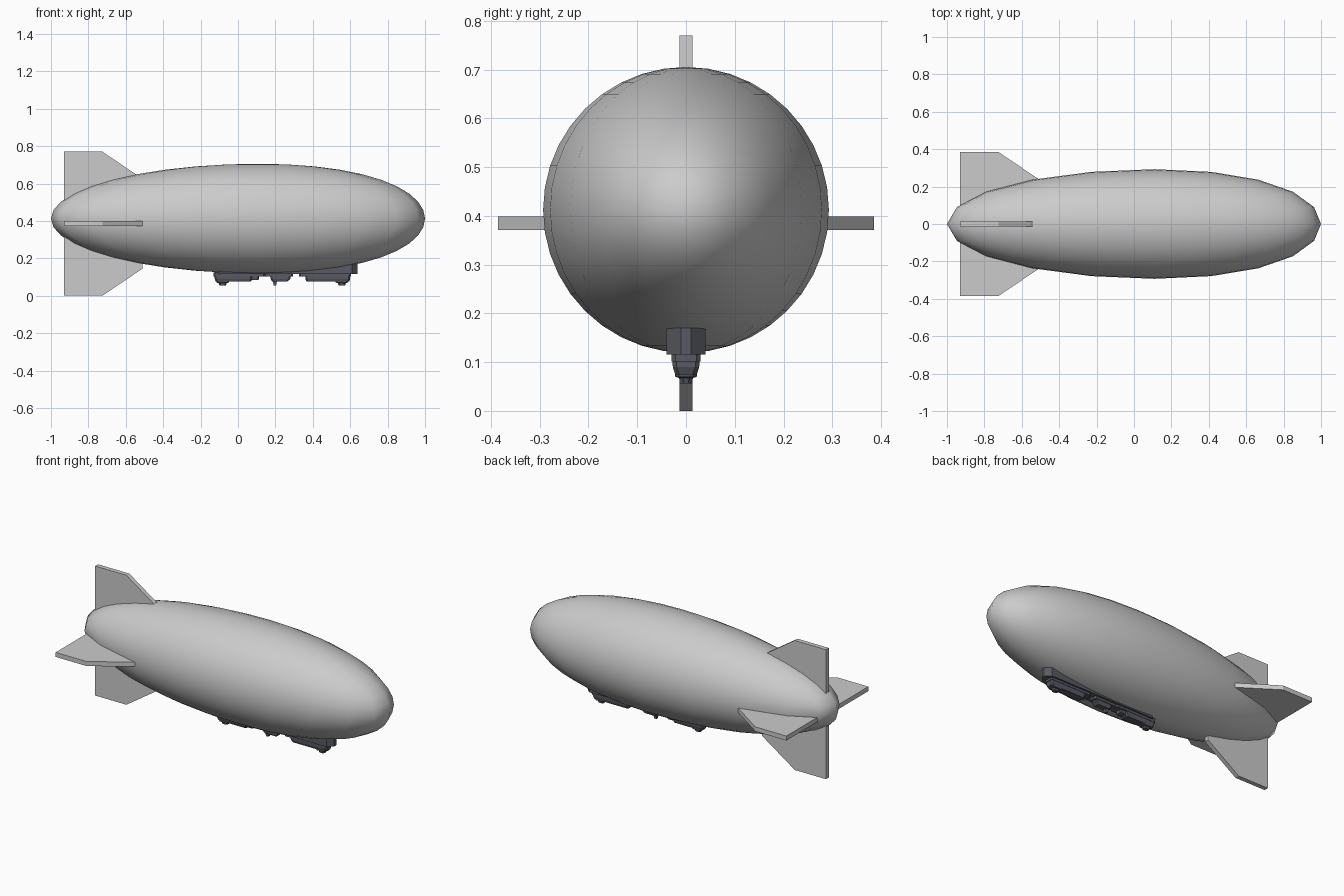
import bpy, bmesh
from math import radians
from mathutils import Matrix

if "Cube" in bpy.data.objects:
    bpy.data.objects.remove(bpy.data.objects["Cube"])

ZC = 0.4125      # hull axis height
FIN_Z = 0.385    # fin axis height

dark = bpy.data.materials.new("dark_grey")
dark.diffuse_color = (0.10, 0.104, 0.125, 1)
dark.use_nodes = True
dark.node_tree.nodes["Principled BSDF"].inputs["Base Color"].default_value = dark.diffuse_color


def finish(name, bm, mat=None):
    bmesh.ops.recalc_face_normals(bm, faces=bm.faces)
    me = bpy.data.meshes.new(name)
    bm.to_mesh(me)
    bm.free()
    ob = bpy.data.objects.new(name, me)
    bpy.context.collection.objects.link(ob)
    if mat:
        me.materials.append(mat)
    return ob


def loft(name, levels, chamfer=0.0):
    """Stack of rectangles (z, x0, x1, half_width), corners cut in plan."""
    bm = bmesh.new()
    rings = []
    for z, x0, x1, w in levels:
        c = min(chamfer, w * 0.75)
        if c:
            pts = [(x0, -w + c), (x0 + c, -w), (x1 - c, -w), (x1, -w + c),
                   (x1, w - c), (x1 - c, w), (x0 + c, w), (x0, w - c)]
        else:
            pts = [(x0, -w), (x1, -w), (x1, w), (x0, w)]
        rings.append([bm.verts.new((x, y, z)) for x, y in pts])
    n = len(rings[0])
    for a, b in zip(rings, rings[1:]):
        for i in range(n):
            j = (i + 1) % n
            bm.faces.new((a[i], a[j], b[j], b[i]))
    bm.faces.new(rings[0])
    bm.faces.new(rings[-1])
    return finish(name, bm, dark)


# Hull: a sphere stretched along x, its widest point pushed forward
bm = bmesh.new()
bmesh.ops.create_uvsphere(bm, u_segments=20, v_segments=20, radius=1)
for v in bm.verts:
    u = v.co.x
    push = 0.11 * (1 - u * u) * (1 + (0.6 if u < 0 else 0.1) * u)
    v.co = (u + push, v.co.y * 0.293, ZC + v.co.z * 0.293)
hull = finish("hull", bm)
for p in hull.data.polygons:
    p.use_smooth = True

# Four tail fins around the axis
profile = [(-0.93, 0), (-0.93, 0.385), (-0.725, 0.385), (-0.51, 0.24), (-0.51, 0)]
for k, name in enumerate(("top_fin", "left_fin", "bottom_fin", "right_fin")):
    bm = bmesh.new()
    face = bm.faces.new([bm.verts.new((x, -0.0135, z)) for x, z in profile])
    ext = bmesh.ops.extrude_face_region(bm, geom=[face])["geom"]
    bmesh.ops.translate(bm, vec=(0, 0.027, 0),
                        verts=[g for g in ext if isinstance(g, bmesh.types.BMVert)])
    bm.transform(Matrix.Translation((0, 0, FIN_Z)) @ Matrix.Rotation(radians(90 * k), 4, 'X'))
    finish(name, bm)

# Keel rail under the hull with a cut nose
loft("keel_rail", [(0.17, -0.11, 0.64, 0.04), (0.116, -0.13, 0.64, 0.04)], 0.03)

# Rear and front cabins: flange, tapered body and belly turret
for name, flange, body, turret in (
        ("rear", (-0.13, 0.145), (-0.125, 0.075), -0.082),
        ("front", (0.325, 0.605), (0.36, 0.60), 0.555)):
    loft(name + "_flange", [(0.125, *flange, 0.03), (0.102, *flange, 0.03)], 0.008)
    x0, x1 = body
    loft(name + "_cabin", [(0.12, x0, x1, 0.029), (0.09, x0, x1, 0.027),
                           (0.075, x0 + 0.006, x1 - 0.006, 0.022)], 0.008)
    loft(name + "_turret", [(0.085, turret - 0.036, turret + 0.036, 0.024),
                            (0.07, turret - 0.032, turret + 0.032, 0.022),
                            (0.068, turret - 0.022, turret + 0.022, 0.014),
                            (0.056, turret - 0.018, turret + 0.018, 0.013)], 0.008)
loft("rear_cabin_step", [(0.12, 0.07, 0.115, 0.024), (0.083, 0.07, 0.11, 0.02)], 0.006)

# Small middle pod with a hanging peg
loft("middle_flange", [(0.125, 0.14, 0.295, 0.026), (0.102, 0.14, 0.295, 0.026)], 0.008)
loft("middle_pod", [(0.12, 0.175, 0.28, 0.022), (0.09, 0.175, 0.28, 0.022),
                    (0.077, 0.182, 0.265, 0.018)], 0.006)
loft("middle_peg", [(0.085, 0.185, 0.21, 0.01), (0.056, 0.19, 0.204, 0.007)])
